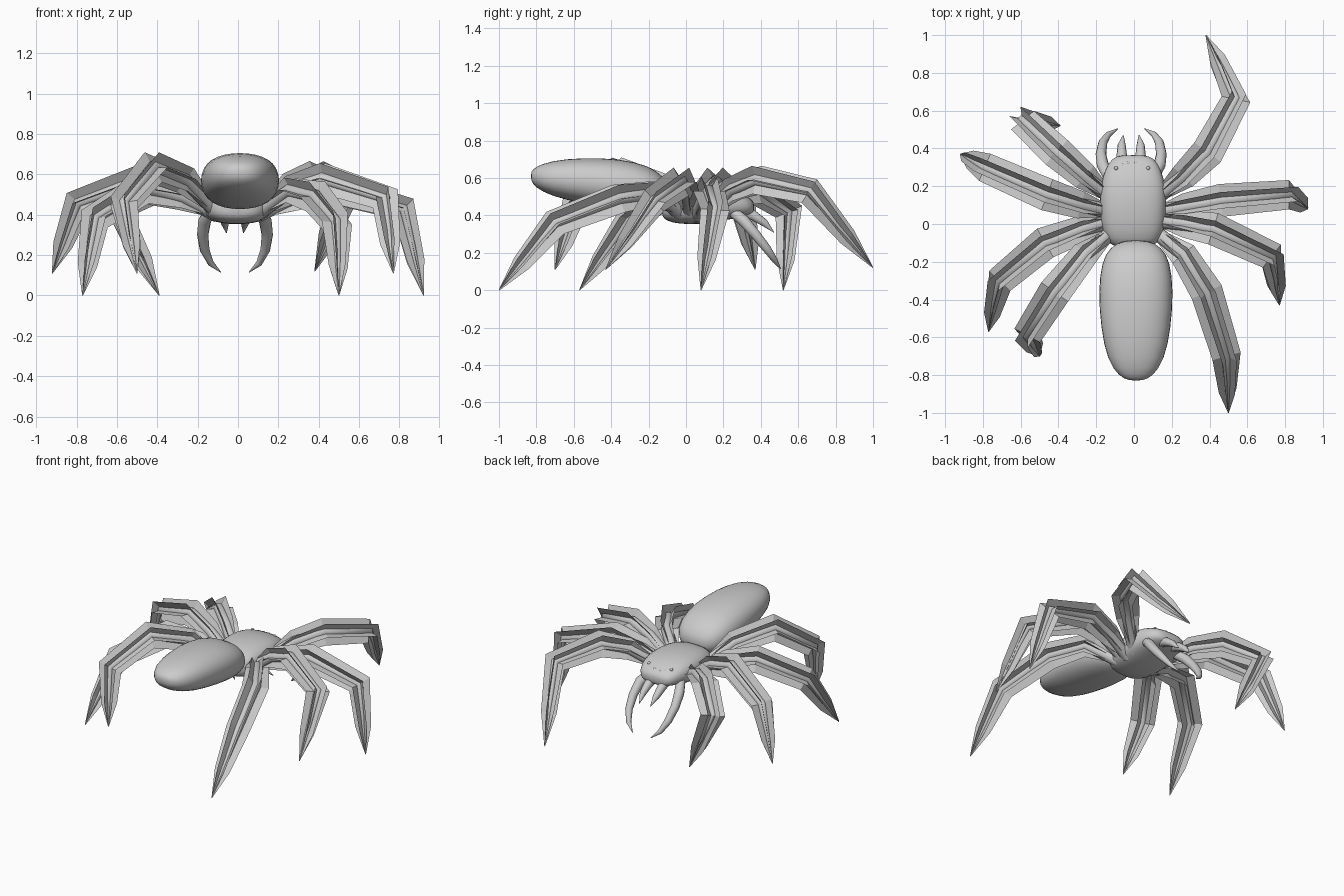
import bpy, bmesh, math
from mathutils import Vector

if "Cube" in bpy.data.objects:
    bpy.data.objects.remove(bpy.data.objects["Cube"])


def finish(name, bm, angle=None):
    bmesh.ops.remove_doubles(bm, verts=bm.verts, dist=0.00005)
    mesh = bpy.data.meshes.new(name)
    bm.to_mesh(mesh)
    bm.free()
    ob = bpy.data.objects.new(name, mesh)
    bpy.context.collection.objects.link(ob)
    if angle is not None:
        bpy.ops.object.select_all(action='DESELECT')
        ob.select_set(True)
        bpy.context.view_layer.objects.active = ob
        bpy.ops.object.shade_smooth_by_angle(angle=math.radians(angle))
    return ob


def loft(bm, rings):
    rows = [[bm.verts.new(p) for p in ring] for ring in rings]
    n = len(rows[0])
    for a, b in zip(rows, rows[1:]):
        for i in range(n):
            j = (i + 1) % n
            bm.faces.new((a[i], a[j], b[j], b[i]))
    bm.faces.new(rows[0][::-1])
    bm.faces.new(rows[-1])
    bmesh.ops.recalc_face_normals(bm, faces=bm.faces)


def body(name, cx, sections, power, n=16):
    # sections: y, half width, bottom z, top z
    bm = bmesh.new()
    rings = []
    for y, w, lo, hi in sections:
        ring = []
        for i in range(n):
            a = 2 * math.pi * i / n
            c, s = math.cos(a), math.sin(a)
            c = math.copysign(abs(c) ** power, c)
            s = math.copysign(abs(s) ** power, s)
            ring.append((cx + w * c, y, (lo + hi) / 2 + (hi - lo) / 2 * s))
        rings.append(ring)
    loft(bm, rings)
    ob = finish(name, bm, 80)
    sub = ob.modifiers.new("smooth", 'SUBSURF')
    sub.levels = sub.render_levels = 1


def frames(path):
    # position, side and up vectors along a path
    pts = [Vector(p) for p in path]
    ref = (pts[-2] - pts[0]).cross(Vector((0, 0, 1))).normalized()
    out = []
    for i, p in enumerate(pts):
        t = Vector()
        if i > 0:
            t += (p - pts[i - 1]).normalized()
        if i < len(pts) - 1:
            t += (pts[i + 1] - p).normalized()
        t.normalize()
        side = (ref - t * ref.dot(t)).normalized()
        out.append((p, side, side.cross(t)))
    return out


def tube(name, path, radii, n=10):
    bm = bmesh.new()
    loft(bm, [[p + r * (s * math.cos(2 * math.pi * i / n) + u * math.sin(2 * math.pi * i / n))
               for i in range(n)] for (p, s, u), r in zip(frames(path), radii)])
    return finish(name, bm, 60)


def blades(name, path, widths):
    # three flat strips crossing along the leg axis
    bm = bmesh.new()
    for k in range(3):
        a = k * math.pi / 3
        rows = []
        for (p, s, u), w in zip(frames(path), widths):
            d = (s * math.cos(a) + u * math.sin(a)) * w
            rows.append((bm.verts.new(p - d), bm.verts.new(p + d)))
        for (a0, a1), (b0, b1) in zip(rows, rows[1:]):
            bm.faces.new((a0, a1, b1, b0))
    mesh = bpy.data.meshes.new(name)
    bm.to_mesh(mesh)
    bm.free()
    bpy.context.collection.objects.link(bpy.data.objects.new(name, mesh))


# body
body("abdomen", 0.01, [
    (-0.83, 0.03, 0.59, 0.63), (-0.81, 0.09, 0.55, 0.66), (-0.72, 0.155, 0.50, 0.695),
    (-0.55, 0.19, 0.46, 0.712), (-0.35, 0.203, 0.43, 0.705), (-0.2, 0.185, 0.42, 0.67),
    (-0.12, 0.14, 0.44, 0.61), (-0.085, 0.06, 0.48, 0.55)], 0.87)
body("head_and_thorax", -0.005, [
    (-0.13, 0.06, 0.40, 0.47), (-0.11, 0.13, 0.37, 0.51), (-0.04, 0.168, 0.352, 0.54),
    (0.08, 0.18, 0.35, 0.555), (0.2, 0.178, 0.37, 0.55), (0.29, 0.15, 0.39, 0.525),
    (0.35, 0.115, 0.40, 0.49), (0.365, 0.06, 0.42, 0.465)], 0.75)

# legs: base, first bend, second bend, knee, tip
legs = {
    "front_right_leg": [(0.1, 0.12, 0.41), (0.26, 0.25, 0.54), (0.39, 0.38, 0.59), (0.54, 0.66, 0.53), (0.38, 1.0, 0.12)],
    "second_right_leg": [(0.1, 0.06, 0.4), (0.27, 0.09, 0.48), (0.46, 0.125, 0.53), (0.82, 0.155, 0.43), (0.92, 0.08, 0.0)],
    "third_right_leg": [(0.1, 0.02, 0.41), (0.27, 0.0, 0.53), (0.42, -0.025, 0.58), (0.73, -0.17, 0.48), (0.77, -0.43, 0.11)],
    "rear_right_leg": [(0.1, -0.03, 0.41), (0.26, -0.16, 0.52), (0.385, -0.36, 0.49), (0.49, -0.7, 0.36), (0.5, -1.0, 0.0)],
    "front_left_leg": [(-0.1, 0.12, 0.41), (-0.26, 0.25, 0.51), (-0.41, 0.38, 0.54), (-0.59, 0.55, 0.42), (-0.39, 0.52, 0.0)],
    "second_left_leg": [(-0.1, 0.06, 0.41), (-0.28, 0.1, 0.52), (-0.46, 0.155, 0.58), (-0.79, 0.3, 0.46), (-0.92, 0.37, 0.11)],
    "third_left_leg": [(-0.1, 0.02, 0.4), (-0.28, -0.03, 0.49), (-0.47, -0.1, 0.53), (-0.71, -0.3, 0.38), (-0.77, -0.57, 0.0)],
    "rear_left_leg": [(-0.1, -0.03, 0.41), (-0.26, -0.16, 0.57), (-0.42, -0.36, 0.635), (-0.565, -0.59, 0.46), (-0.5, -0.7, 0.11)],
}
for name, path in legs.items():
    # the fins stay broad until shortly before the tip
    near_tip = Vector(path[3]).lerp(Vector(path[4]), 0.6)
    path = path[:4] + [near_tip, path[4]]
    tube(name, path, [0.04, 0.036, 0.034, 0.028, 0.014, 0.001])
    blades(name + "_fins", path, [0.02, 0.073, 0.087, 0.078, 0.05, 0.002])

for side, sx in (("left", -1), ("right", 1)):
    # curved feelers in front of the head
    tube(side + "_feeler", [(sx * x - 0.015, y, z) for x, y, z in (
        (0.12, 0.25, 0.42), (0.15, 0.31, 0.37), (0.16, 0.37, 0.30), (0.15, 0.43, 0.225),
        (0.12, 0.475, 0.16), (0.07, 0.505, 0.115))],
        [0.03, 0.032, 0.028, 0.024, 0.016, 0.002])
    # short fangs
    tube(side + "_fang", [(sx * x - 0.015, y, z) for x, y, z in (
        (0.045, 0.28, 0.43), (0.05, 0.36, 0.40), (0.05, 0.42, 0.36), (0.042, 0.47, 0.31))],
        [0.03, 0.028, 0.021, 0.002])
    # small eyes
    for i, (x, y, z) in enumerate(((0.02, 0.322, 0.494), (0.05, 0.312, 0.497), (0.085, 0.295, 0.508))):
        bm = bmesh.new()
        bmesh.ops.create_uvsphere(bm, u_segments=10, v_segments=6, radius=0.011)
        bmesh.ops.translate(bm, verts=bm.verts, vec=(sx * x - 0.01, y, z))
        finish(f"{side}_eye_{i + 1}", bm, 60)
